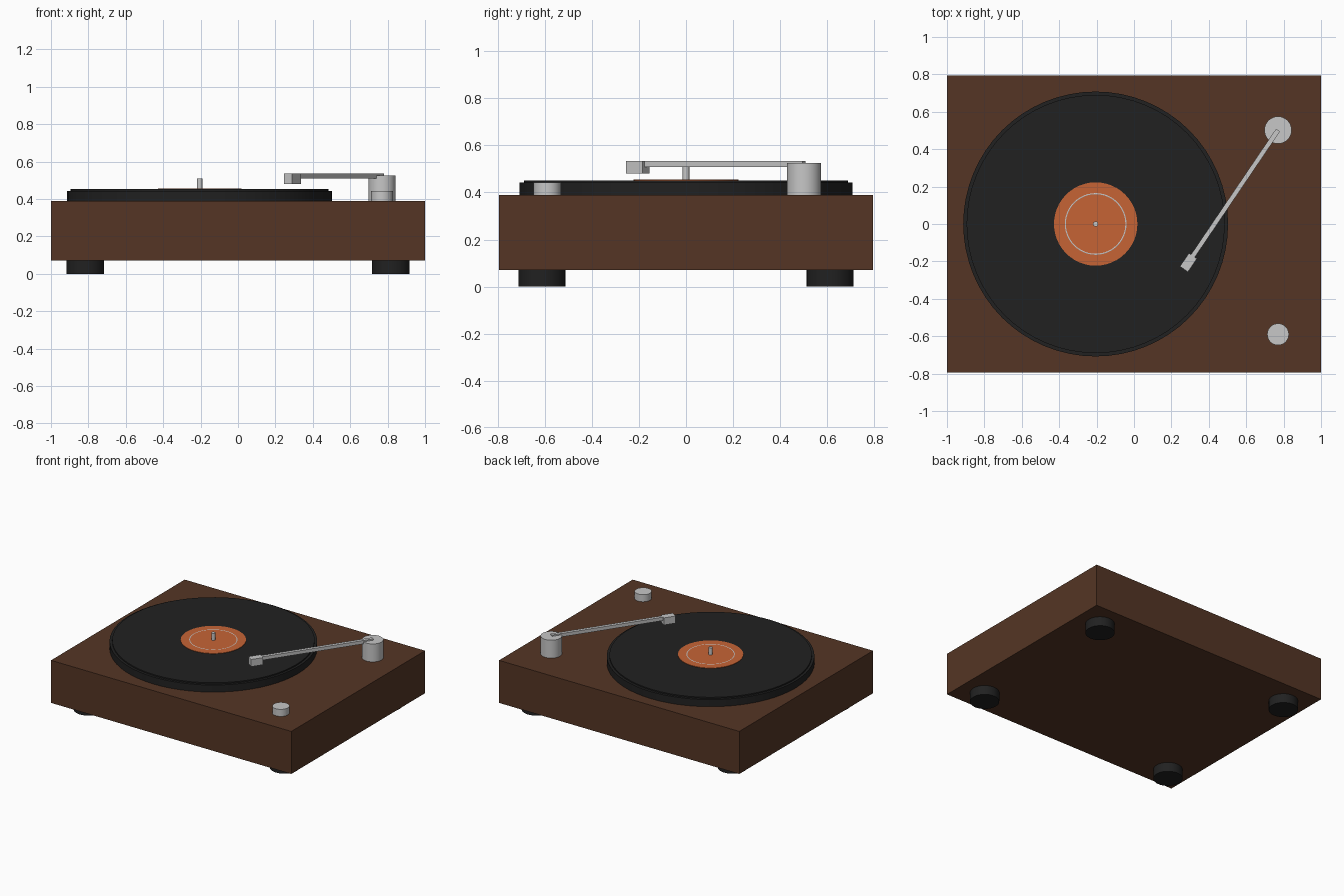
import bpy, math
from mathutils import Vector

cube = bpy.data.objects.get("Cube")
if cube:
    bpy.data.objects.remove(cube)


def material(name, rgb, rough=0.5):
    m = bpy.data.materials.new(name)
    m.use_nodes = True
    m.diffuse_color = (*rgb, 1)
    bsdf = next(n for n in m.node_tree.nodes if n.type == 'BSDF_PRINCIPLED')
    bsdf.inputs["Base Color"].default_value = (*rgb, 1)
    bsdf.inputs["Roughness"].default_value = rough
    return m


walnut = material("walnut brown", (0.089, 0.036, 0.018))
black = material("black", (0.0152, 0.0152, 0.0152))
orange = material("label orange", (0.565, 0.127, 0.036))
silver = material("silver", (0.57, 0.57, 0.57))


def finish(name, mat):
    ob = bpy.context.object
    ob.name = ob.data.name = name
    ob.data.materials.append(mat)
    return ob


def disc(name, x, y, r, z0, z1, mat, sides=32):
    bpy.ops.mesh.primitive_cylinder_add(vertices=sides, radius=r, depth=z1 - z0,
                                        location=(x, y, (z0 + z1) / 2))
    bpy.ops.object.shade_smooth_by_angle(angle=math.radians(30))
    return finish(name, mat)


def box(name, center, size, mat, turn=0):
    bpy.ops.mesh.primitive_cube_add(size=1, location=center, rotation=(0, 0, turn))
    ob = finish(name, mat)
    ob.scale = size
    return ob


# Plinth and feet
box("plinth", (0, 0, 0.23), (2, 1.59, 0.32), walnut)
for side, sx in (("left", 1), ("right", -1)):
    for end, sy in (("front", -1), ("back", 1)):
        disc(f"{end}_{side}_foot", sx * 0.817, sy * 0.613, 0.1, 0, 0.07, black)

# Platter, record, label and spindle share one centre
px = -0.205
disc("platter", px, 0, 0.708, 0.39, 0.443, black, 64)
disc("record", px, 0, 0.69, 0.443, 0.452, black, 64)
disc("label", px, 0, 0.223, 0.452, 0.455, orange, 48)
disc("spindle", px, 0, 0.014, 0.455, 0.508, silver, 16)

# Thin printed ring on the label
bpy.ops.mesh.primitive_torus_add(location=(px, 0, 0.455), major_radius=0.162,
                                 minor_radius=0.003, major_segments=48, minor_segments=4)
finish("label_ring", silver).scale.z = 0.3

# Tonearm
pivot, head = Vector((0.77, 0.502)), Vector((0.291, -0.206))
span = head - pivot
turn = math.atan2(span.y, span.x)
middle = (pivot + head) / 2
disc("tonearm_base", pivot.x, pivot.y, 0.073, 0.39, 0.525, silver)
box("tonearm", (*middle, 0.522), (span.length, 0.025, 0.026), silver, turn)
box("headshell", (*head, 0.508), (0.086, 0.052, 0.054), silver, turn)

# Speed knob
disc("knob", 0.77, -0.59, 0.058, 0.39, 0.443, silver)
